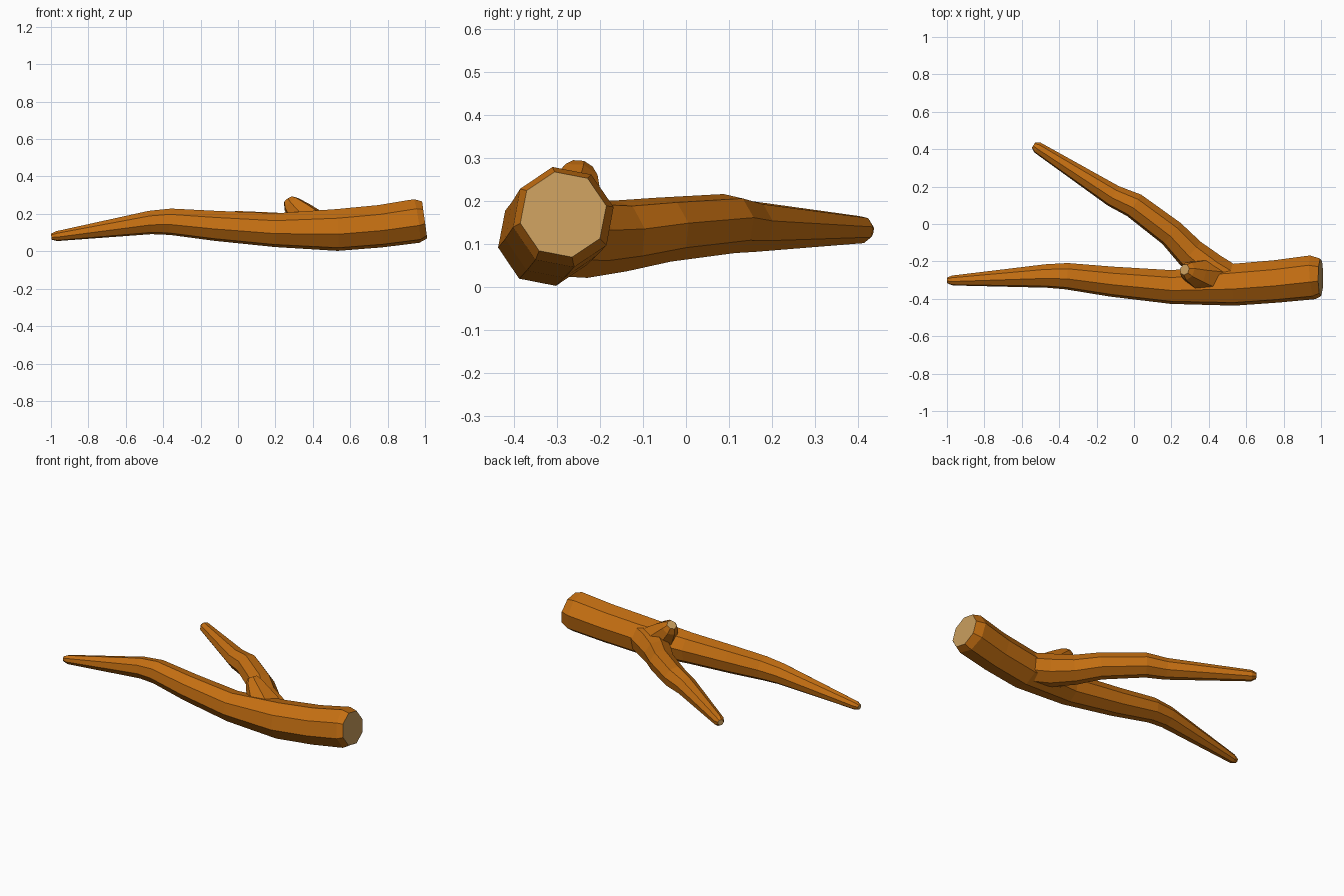
import bpy, bmesh, math
from mathutils import Vector

if "Cube" in bpy.data.objects:
    bpy.data.objects.remove(bpy.data.objects["Cube"])


def material(name, rgb):
    m = bpy.data.materials.new(name)
    m.diffuse_color = (*rgb, 1)
    m.use_nodes = True
    m.node_tree.nodes["Principled BSDF"].inputs["Base Color"].default_value = m.diffuse_color
    return m


bark = material("bark", (0.56, 0.16, 0.006))
cut_wood = material("cut_wood", (0.58, 0.34, 0.11))


def limb(name, path, ref, sides=8, phase=0.2, light_ends=()):
    """Sweep a polygon along (x, y, z, radius) points and cap both ends."""
    pts = [Vector(p[:3]) for p in path]
    bm = bmesh.new()
    rings = []
    for i, p in enumerate(pts):
        a, b = pts[max(i - 1, 0)], pts[min(i + 1, len(pts) - 1)]
        t = (b - a).normalized()
        u = t.cross(Vector(ref)).normalized()
        v = u.cross(t)
        ring = []
        for k in range(sides):
            ang = phase + 2 * math.pi * k / sides
            ring.append(bm.verts.new(p + path[i][3] * (u * math.cos(ang) + v * math.sin(ang))))
        rings.append(ring)
    for r, s in zip(rings, rings[1:]):
        for k in range(sides):
            n = (k + 1) % sides
            bm.faces.new((r[k], r[n], s[n], s[k]))
    for end, ring in ((0, rings[0]), (1, rings[-1])):
        bm.faces.new(ring).material_index = 1 if end in light_ends else 0
    bmesh.ops.recalc_face_normals(bm, faces=bm.faces)
    me = bpy.data.meshes.new(name)
    bm.to_mesh(me)
    bm.free()
    me.materials.append(bark)
    me.materials.append(cut_wood)
    ob = bpy.data.objects.new(name, me)
    bpy.context.collection.objects.link(ob)
    return ob


# main trunk, thick sawn end to thin tip
trunk = limb("trunk", [
    (0.998, -0.285, 0.168, 0.102), (0.955, -0.285, 0.162, 0.12),
    (0.76, -0.307, 0.134, 0.116), (0.53, -0.325, 0.114, 0.114),
    (0.20, -0.337, 0.113, 0.092), (-0.12, -0.308, 0.136, 0.082),
    (-0.36, -0.279, 0.158, 0.072), (-0.47, -0.278, 0.154, 0.064),
    (-0.97, -0.302, 0.081, 0.027), (-0.998, -0.302, 0.078, 0.016)],
    (0, 0, 1), light_ends=(0, 1))

# side branch forking backwards
branch = limb("side_branch", [
    (0.53, -0.315, 0.113, 0.09), (0.41, -0.245, 0.113, 0.094),
    (0.30, -0.155, 0.118, 0.084), (0.20, -0.05, 0.133, 0.076),
    (0.00, 0.10, 0.147, 0.07), (-0.11, 0.15, 0.141, 0.061),
    (-0.515, 0.408, 0.133, 0.032), (-0.537, 0.422, 0.133, 0.018)],
    (0, 0, 1), light_ends=(1,))

# short broken stub on top of the fork
stub = limb("stub", [
    (0.40, -0.285, 0.12, 0.115), (0.33, -0.265, 0.205, 0.075),
    (0.285, -0.25, 0.255, 0.05), (0.27, -0.244, 0.278, 0.03)],
    (0, 1, 0), sides=7, light_ends=(1,))

# weld the three limbs into one surface
for other in (branch, stub):
    mod = trunk.modifiers.new("join_" + other.name, 'BOOLEAN')
    mod.operation = 'UNION'
    mod.solver = 'EXACT'
    mod.object = other
    bpy.context.view_layer.objects.active = trunk
    bpy.ops.object.modifier_apply(modifier=mod.name)
    bpy.data.objects.remove(other)
trunk.name = "forked_log"
